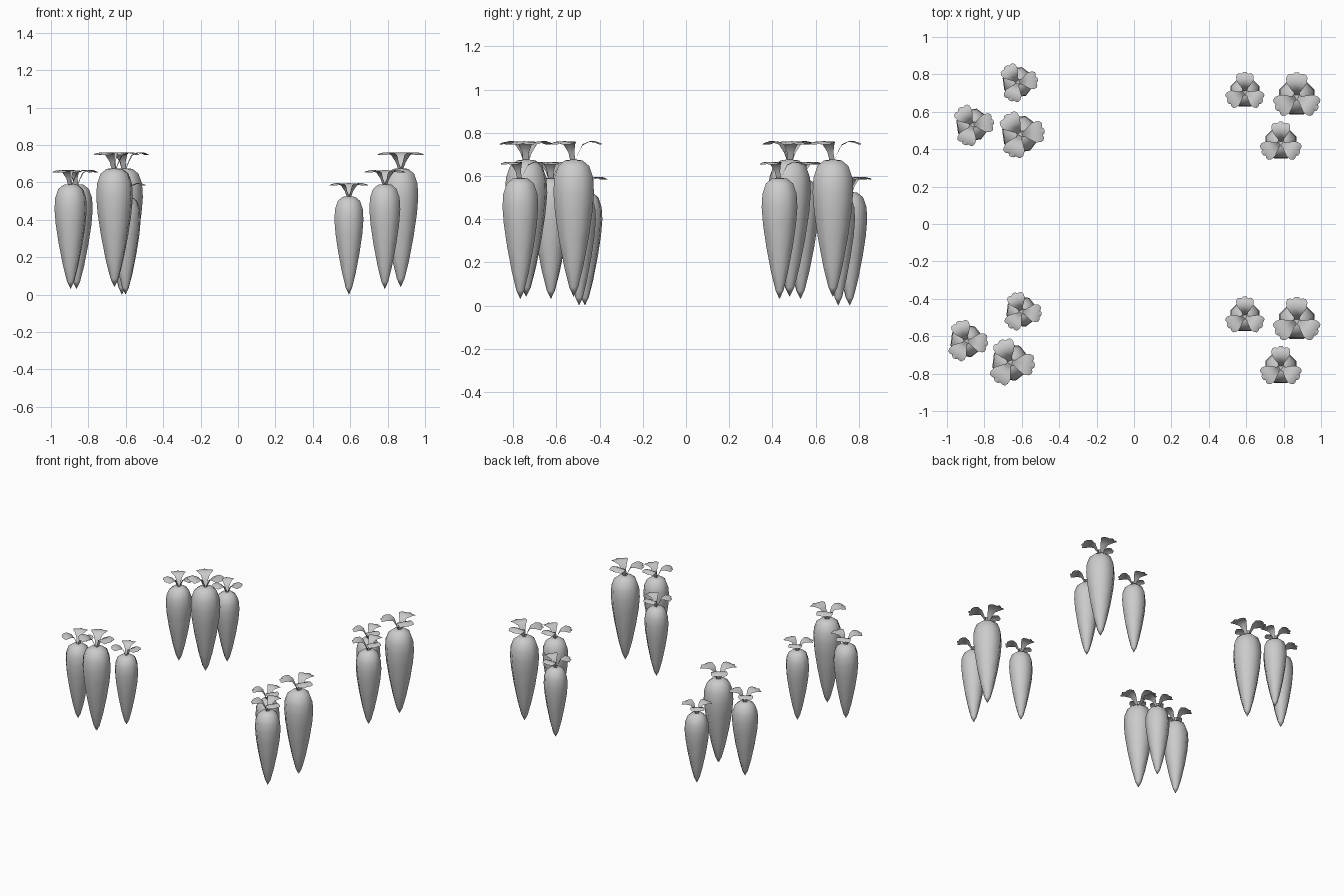
import bpy, bmesh, math
from mathutils import Matrix, Vector

if "Cube" in bpy.data.objects:
    bpy.data.objects.remove(bpy.data.objects["Cube"])

SIDES = 8
# body profile: (radius, height) for a root of height 1
ROOT = [(0.035, 0.07), (0.075, 0.22), (0.118, 0.43), (0.148, 0.62), (0.16, 0.76),
        (0.153, 0.87), (0.122, 0.955), (0.07, 0.995), (0.03, 1.0)]
# leaf stations: (distance out, height above root, half width, edge lift)
LEAF = [(0.01, -0.01, 0.022, 0.0), (0.035, 0.05, 0.025, 0.004), (0.065, 0.105, 0.05, 0.008),
        (0.115, 0.135, 0.085, -0.004), (0.16, 0.135, 0.09, -0.012)]
# scalloped leaf end: (distance out, sideways)
LOBES = [(0.185, 0.078), (0.192, 0.055), (0.186, 0.034), (0.203, 0.018), (0.206, 0.0)]


def finish(bm, name, matrix):
    bmesh.ops.transform(bm, matrix=matrix, verts=bm.verts)
    bmesh.ops.recalc_face_normals(bm, faces=bm.faces)
    me = bpy.data.meshes.new(name)
    bm.to_mesh(me)
    bm.free()
    for p in me.polygons:
        p.use_smooth = True
    ob = bpy.data.objects.new(name, me)
    bpy.context.collection.objects.link(ob)


def root(name, matrix):
    bm = bmesh.new()
    tip = bm.verts.new((0, 0, 0))
    rings = []
    for r, z in ROOT:
        rings.append([bm.verts.new((r * math.cos(a), r * math.sin(a), z))
                      for a in ((k + 0.5) * math.tau / SIDES for k in range(SIDES))])
    for k in range(SIDES):
        n = (k + 1) % SIDES
        bm.faces.new((tip, rings[0][n], rings[0][k]))
        for a, b in zip(rings, rings[1:]):
            bm.faces.new((a[k], a[n], b[n], b[k]))
    bm.faces.new(rings[-1])
    finish(bm, name, matrix)


def leaves(name, matrix):
    bm = bmesh.new()
    for i in range(3):
        turn = Matrix.Rotation(math.radians(90 + 120 * i), 4, 'Z')

        def vert(x, y, z):
            return bm.verts.new(turn @ Vector((x, y, 1 + z)))
        rows = [[vert(x, -w, z + e), vert(x, 0, z), vert(x, w, z + e)] for x, z, w, e in LEAF]
        for a, b in zip(rows, rows[1:]):
            for j in range(2):
                bm.faces.new((a[j], a[j + 1], b[j + 1], b[j]))
        # rounded lobes closing the leaf end
        mid = vert(LOBES[-1][0], 0, 0.118)
        for s, corner in ((-1, rows[-1][0]), (1, rows[-1][2])):
            edge = [vert(x, s * y, 0.112) for x, y in LOBES[:-1]]
            chain = [corner] + edge + [mid]
            for a, b in zip(chain, chain[1:]):
                bm.faces.new((rows[-1][1], a, b))
    finish(bm, name, matrix)


# clusters: centre of the large carrot and turn; members: offset, lift, height
CLUSTERS = {"back_right": (0.87, 0.68, 0), "front_right": (0.87, -0.52, 0),
            "front_left": (-0.66, -0.74, -97), "back_left": (-0.607, 0.48, -82)}
MEMBERS = {"large": (0, 0, 0.04, 0.635), "medium": (-0.085, -0.247, 0.03, 0.56),
           "small": (-0.277, 0.025, 0.0, 0.525)}

for place, (cx, cy, deg) in CLUSTERS.items():
    base = Matrix.Translation((cx, cy, 0)) @ Matrix.Rotation(math.radians(deg), 4, 'Z')
    for size, (x, y, z, h) in MEMBERS.items():
        m = base @ Matrix.Translation((x, y, z)) @ Matrix.Scale(h, 4)
        root(f"{place}_{size}_carrot_root", m)
        leaves(f"{place}_{size}_carrot_leaves", m)
